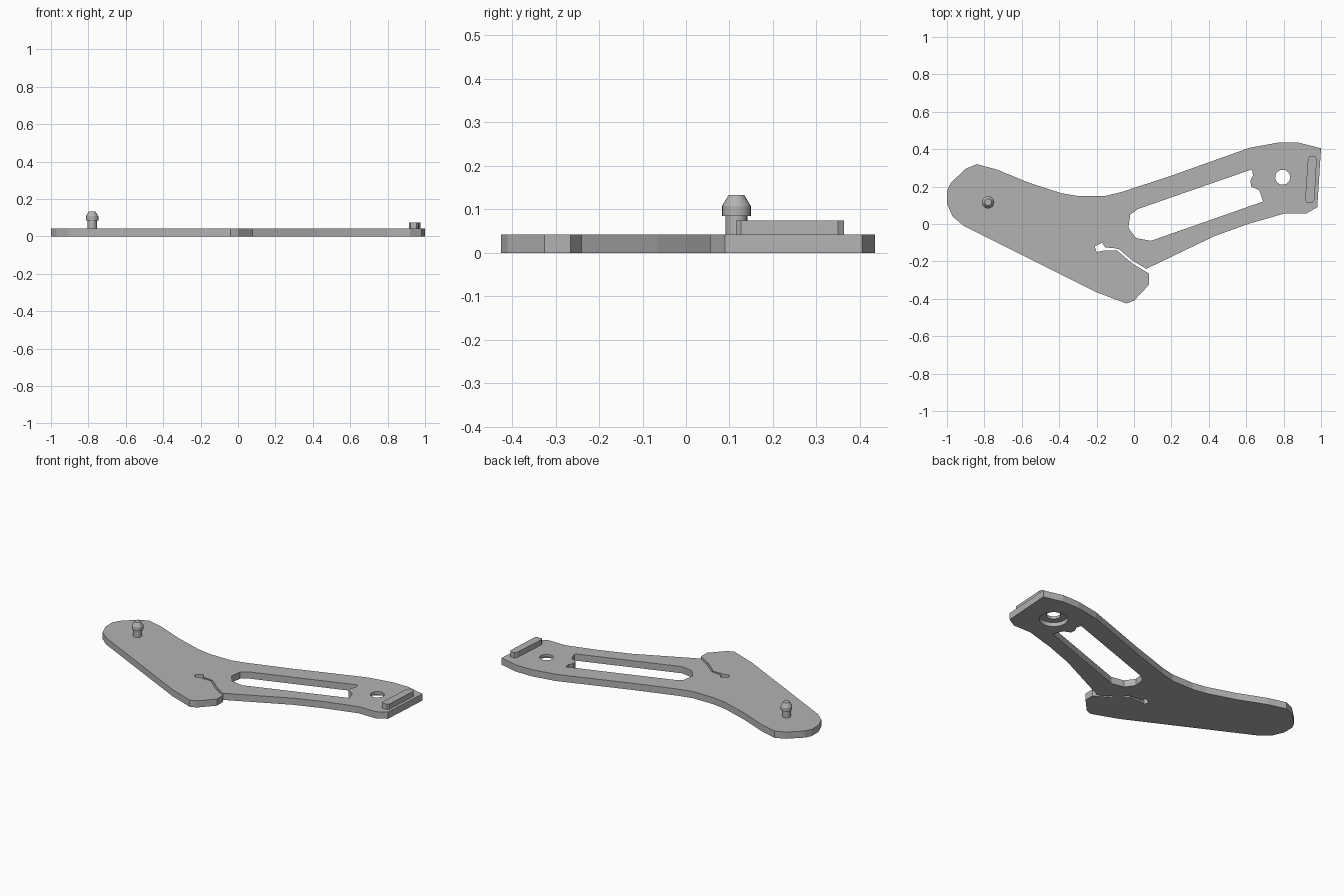
import bpy
import bmesh
from math import cos, sin, tau

cube = bpy.data.objects.get("Cube")
if cube:
    bpy.data.objects.remove(cube, do_unlink=True)

THICK = 0.042
PIN = (-0.78, 0.116)
HOLE = (0.795, 0.25)

grey = bpy.data.materials.new("plain grey")
grey.use_nodes = True
COLOUR = (0.45, 0.45, 0.45, 1)
grey.diffuse_color = COLOUR
grey.node_tree.nodes["Principled BSDF"].inputs["Base Color"].default_value = COLOUR


def add_object(name, bm):
    bmesh.ops.recalc_face_normals(bm, faces=bm.faces)
    mesh = bpy.data.meshes.new(name)
    bm.to_mesh(mesh)
    bm.free()
    mesh.materials.append(grey)
    obj = bpy.data.objects.new(name, mesh)
    bpy.context.collection.objects.link(obj)
    return obj


def prism(name, points, low, high):
    """Extrude a flat outline from one height to another."""
    bm = bmesh.new()
    face = bm.faces.new([bm.verts.new((x, y, low)) for x, y in points])
    extruded = bmesh.ops.extrude_face_region(bm, geom=[face])["geom"]
    verts = [v for v in extruded if isinstance(v, bmesh.types.BMVert)]
    bmesh.ops.translate(bm, verts=verts, vec=(0, 0, high - low))
    return add_object(name, bm)


def circle(centre, radius, sides=32):
    return [(centre[0] + radius * cos(tau * i / sides),
             centre[1] + radius * sin(tau * i / sides)) for i in range(sides)]


def lathe(name, centre, profile, sides=24):
    """Spin (radius, height) pairs round a vertical axis and cap both ends."""
    bm = bmesh.new()
    rings = [[bm.verts.new((x, y, z)) for x, y in circle(centre, r, sides)]
             for r, z in profile]
    for a, b in zip(rings, rings[1:]):
        for i in range(sides):
            j = (i + 1) % sides
            bm.faces.new((a[i], a[j], b[j], b[i]))
    bm.faces.new(rings[0])
    bm.faces.new(rings[-1])
    return add_object(name, bm)


def cut(target, cutter):
    """Subtract the cutter and discard it."""
    mod = target.modifiers.new("cut", "BOOLEAN")
    mod.operation = "DIFFERENCE"
    mod.solver = "EXACT"
    mod.object = cutter
    graph = bpy.context.evaluated_depsgraph_get()
    mesh = bpy.data.meshes.new_from_object(target.evaluated_get(graph))
    target.modifiers.clear()
    target.data = mesh
    bpy.data.objects.remove(cutter, do_unlink=True)


# Lever plate: upper edge, lower right edge, hooked slit, lower left edge
upper_edge = [(-1, .18), (-.98, .22), (-.9, .295), (-.84, .32), (-.73, .29),
              (-.56, .22), (-.39, .165), (-.3, .15), (-.155, .15), (-.07, .17),
              (.19, .255), (.62, .408), (.77, .435), (.88, .435), (1, .405)]
lower_right = [(.98, .09), (.92, .055), (.8, .055), (.61, 0), (.43, -.065),
               (.065, -.24)]
slit = [(-.01, -.195), (-.08, -.135), (-.1, -.13), (-.155, -.125), (-.17, -.1),
        (-.21, -.12), (-.2, -.15), (-.16, -.142), (-.09, -.142), (-.01, -.21)]
lower_left = [(.08, -.265), (.08, -.325), (0, -.41), (-.04, -.425),
              (-.2, -.365), (-.91, -.01), (-.97, .04), (-1, .11)]
plate = prism("lever_plate", upper_edge + lower_right + slit + lower_left, 0, THICK)

# Long window with a notched end
window = [(-.03, -.02), (-.02, .05), (.02, .08), (.63, .292), (.637, .26),
          (.622, .23), (.627, .2), (.67, .18), (.69, .12), (.09, -.09), (.01, -.075)]
cut(plate, prism("window_cutter", window, -.1, .1))

# Pivot hole, counterbored from beneath
cut(plate, lathe("hole_cutter", HOLE,
                 [(.08, -.1), (.08, .025), (.04, .025), (.04, .1)], 32))

# Raised bar at the end
bar = [(.915, .13), (.922, .115), (.955, .115), (.965, .127), (.977, .35),
       (.968, .363), (.94, .363), (.93, .35)]
prism("end_bar", bar, THICK - .002, .075)

# Locating pin with a tapered head
pin = lathe("locating_pin", PIN, [(.025, THICK - .002), (.025, .085), (.033, .085),
                                  (.033, .108), (.018, .133)])

# Smooth the round surfaces, keep edges sharp
bpy.ops.object.select_all(action="DESELECT")
pin.select_set(True)
bpy.context.view_layer.objects.active = pin
bpy.ops.object.shade_smooth_by_angle(angle=0.5)
